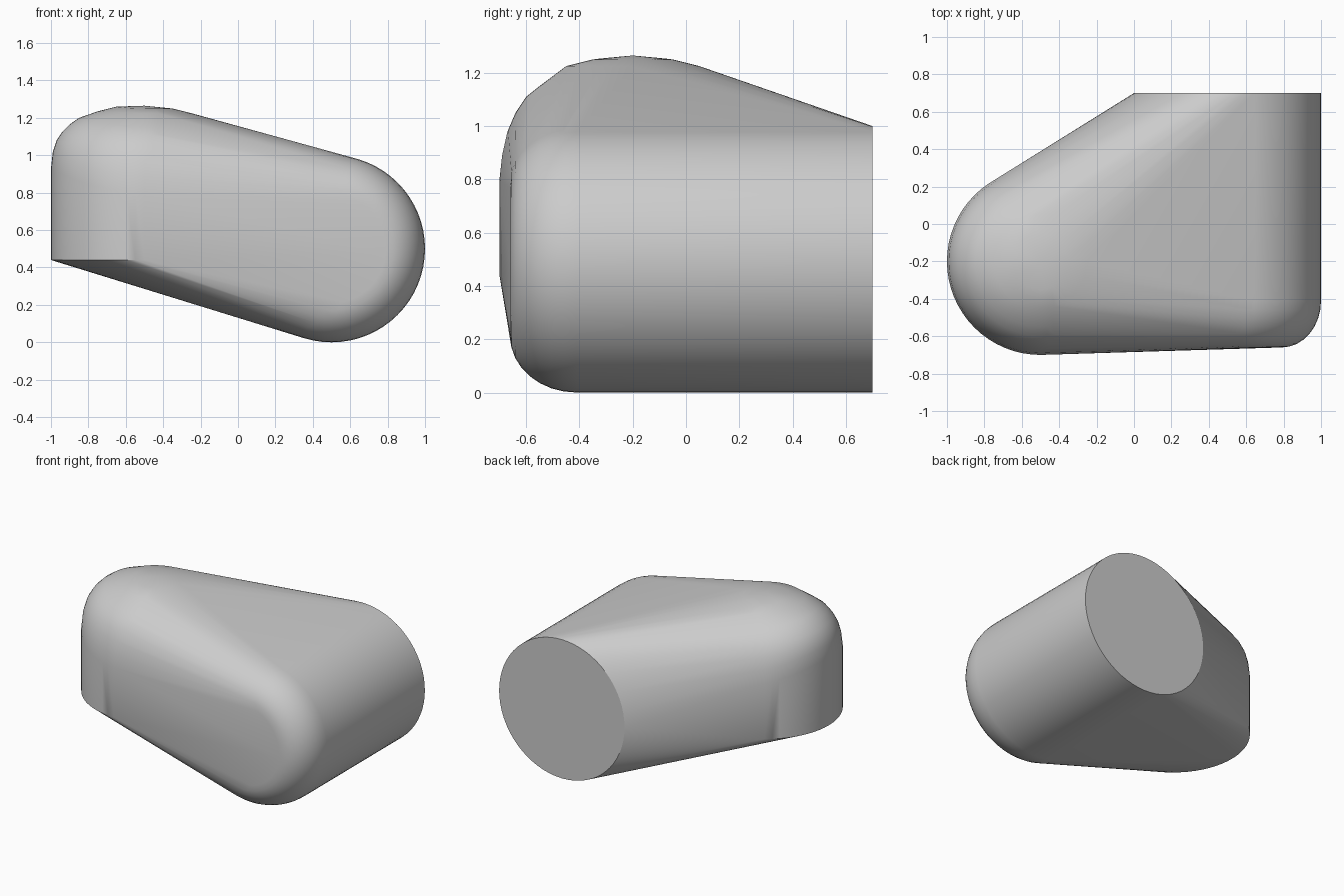
import bpy, bmesh, math

cube = bpy.data.objects.get("Cube")
if cube:
    bpy.data.objects.remove(cube, do_unlink=True)

SIDES = 64
R = 0.5
bm = bmesh.new()


def around():
    for i in range(SIDES):
        a = 2 * math.pi * i / SIDES
        yield math.cos(a), math.sin(a)


# Lying barrel: flat sharp back, rounded front rim
barrel = [(R, 0.7)]
for i in range(9):
    t = math.pi / 2 * i / 8
    barrel.append((R - 0.21 * (1 - math.cos(t)), -0.41 - 0.25 * math.sin(t)))
for r, y in barrel:
    for c, s in around():
        bm.verts.new((0.5 + r * c, y, 0.5 + r * s))

# Upright post: flat sharp base, domed top that is fuller on its right side
dome = [(0.5, 0.80, 0.93), (0.49, 0.89, 1.02), (0.47, 0.98, 1.08),
        (0.44, 1.05, 1.125), (0.40, 1.11, 1.165), (0.35, 1.15, 1.20),
        (0.25, 1.225, 1.235), (0.15, 1.25, 1.26), (0.0, 1.265, 1.265)]
for c, s in around():
    bm.verts.new((-0.5 + R * c, -0.2 + R * s, 0.44))
    w = max(0, -c) ** 2
    for r, low, full in dome:
        bm.verts.new((-0.5 + r * c, -0.2 + r * s, low + (full - low) * w))

# Skin stretched around both rounded ends
bmesh.ops.remove_doubles(bm, verts=bm.verts[:], dist=0.0005)
hull = bmesh.ops.convex_hull(bm, input=bm.verts[:])
spare = set(hull["geom_interior"]) | set(hull["geom_unused"])
bmesh.ops.delete(bm, geom=[v for v in spare if isinstance(v, bmesh.types.BMVert)],
                 context='VERTS')
bmesh.ops.dissolve_limit(bm, angle_limit=math.radians(0.3),
                         verts=bm.verts[:], edges=bm.edges[:])
bmesh.ops.recalc_face_normals(bm, faces=bm.faces[:])

mesh = bpy.data.meshes.new("rounded_body")
bm.to_mesh(mesh)
bm.free()
body = bpy.data.objects.new("rounded_body", mesh)
bpy.context.collection.objects.link(body)

# Plain grey
grey = bpy.data.materials.new("plain_grey")
grey.use_nodes = True
colour = (0.6, 0.6, 0.6, 1)
grey.diffuse_color = colour
grey.node_tree.nodes["Principled BSDF"].inputs["Base Color"].default_value = colour
mesh.materials.append(grey)

bpy.ops.object.select_all(action='DESELECT')
body.select_set(True)
bpy.context.view_layer.objects.active = body
bpy.ops.object.shade_smooth_by_angle(angle=math.radians(30))
